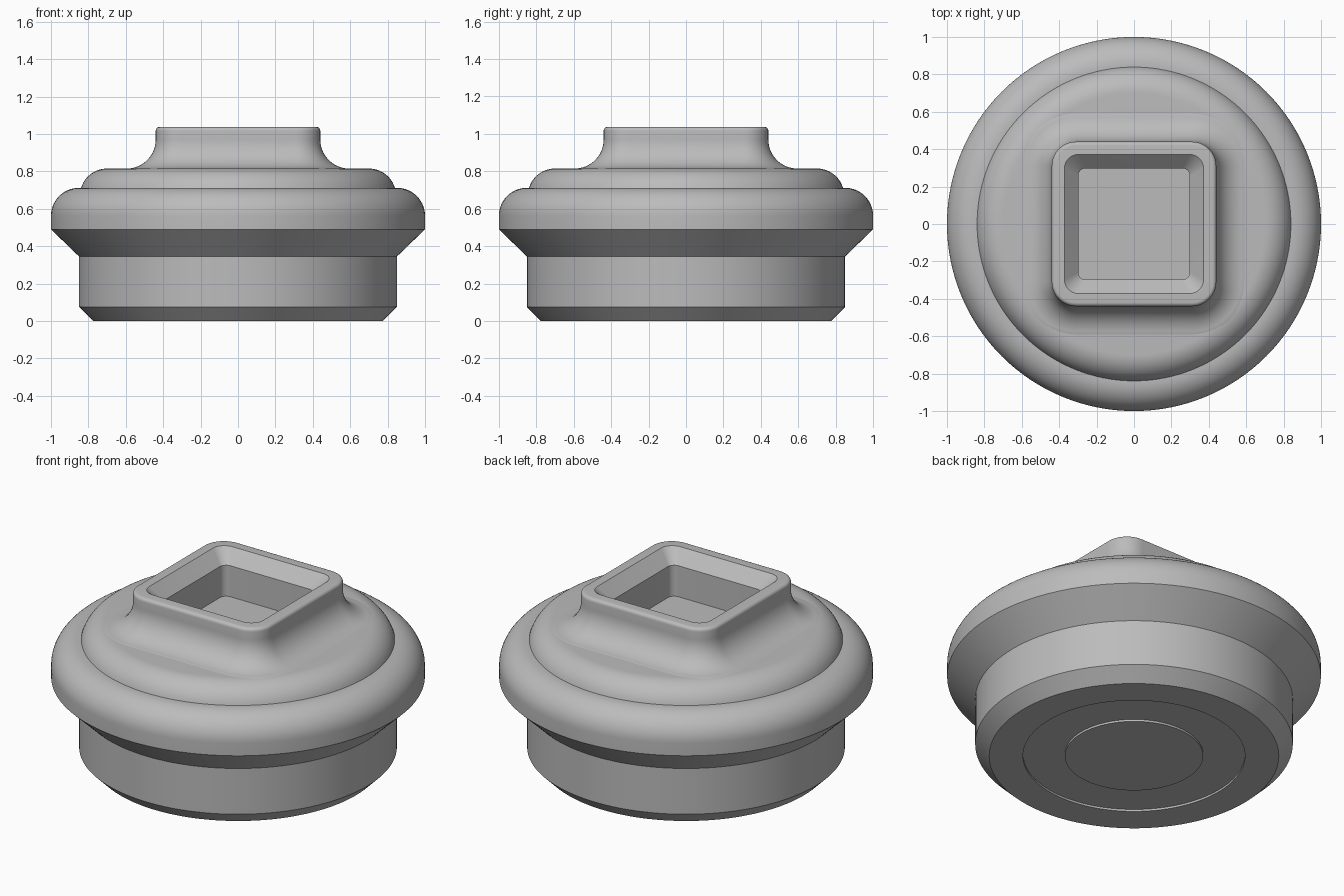
import bpy, bmesh, math

if "Cube" in bpy.data.objects:
    bpy.data.objects.remove(bpy.data.objects["Cube"])

grey = bpy.data.materials.new("plain grey")
grey.diffuse_color = (0.5, 0.5, 0.5, 1)
grey.use_nodes = True
grey.node_tree.nodes["Principled BSDF"].inputs["Base Color"].default_value = grey.diffuse_color


def arc(cx, cz, r, a0, a1, n):
    """Points on an arc in the radius/height plane, angles in degrees."""
    return [(cx + r * math.cos(math.radians(a0 + (a1 - a0) * i / n)),
             cz + r * math.sin(math.radians(a0 + (a1 - a0) * i / n))) for i in range(n + 1)]


def circle(r, z, n=128):
    return [(r * math.cos(2 * math.pi * i / n), r * math.sin(2 * math.pi * i / n), z)
            for i in range(n)]


def rounded_square(half, corner, z, n=10):
    pts = []
    for q, (sx, sy) in enumerate(((1, 1), (-1, 1), (-1, -1), (1, -1))):
        for i in range(n + 1):
            a = math.radians(90 * q + 90 * i / n)
            pts.append((sx * (half - corner) + corner * math.cos(a),
                        sy * (half - corner) + corner * math.sin(a), z))
    return pts


def loft(name, rings, cap_start=False, cap_end=False):
    """Bridge a stack of equal rings into one smooth-shaded skin."""
    bm = bmesh.new()
    loops = [[bm.verts.new(p) for p in ring] for ring in rings]
    n = len(loops[0])
    for a, b in zip(loops, loops[1:]):
        for i in range(n):
            j = (i + 1) % n
            bm.faces.new((a[i], a[j], b[j], b[i]))
    if cap_start:
        bm.faces.new(loops[0][::-1])
    if cap_end:
        bm.faces.new(loops[-1])
    mesh = bpy.data.meshes.new(name)
    bm.to_mesh(mesh)
    bm.free()
    mesh.materials.append(grey)
    ob = bpy.data.objects.new(name, mesh)
    bpy.context.collection.objects.link(ob)
    bpy.ops.object.select_all(action='DESELECT')
    ob.select_set(True)
    bpy.context.view_layer.objects.active = ob
    bpy.ops.object.shade_smooth_by_angle(angle=math.radians(30))
    return ob


# Turned body: grooved underside, chamfered plug, flared rim, domed shoulder
profile = [(0.37, 0), (0.37, 0.012), (0.594, 0.012), (0.594, 0), (0.775, 0),
           (0.85, 0.075), (0.85, 0.345), (1.0, 0.49)]
profile += arc(0.85, 0.562, 0.15, 0, 90, 14)
profile += [(0.839, 0.712)]
profile += arc(0.70, 0.67, 0.145, 16.5, 90, 12)
profile += [(0.5, 0.815)]
loft("body", [circle(r, z) for r, z in profile], cap_start=True)

# Square socket: flared foot, rounded rim, chamfered mouth, recess with floor
HALF, CORNER, TOP = 0.44, 0.13, 1.037
outline = [(0.157, 0.812)]
outline += arc(0.155, 0.97, 0.155, 268, 180, 14)
outline += arc(-0.02, TOP - 0.02, 0.02, 0, 90, 5)
rings = [rounded_square(HALF + o, CORNER + o, z) for o, z in outline]
rings += [rounded_square(0.372, 0.075, TOP),
          rounded_square(0.298, 0.04, TOP - 0.074),
          rounded_square(0.298, 0.04, 0.78)]
loft("square_socket", rings, cap_end=True)
